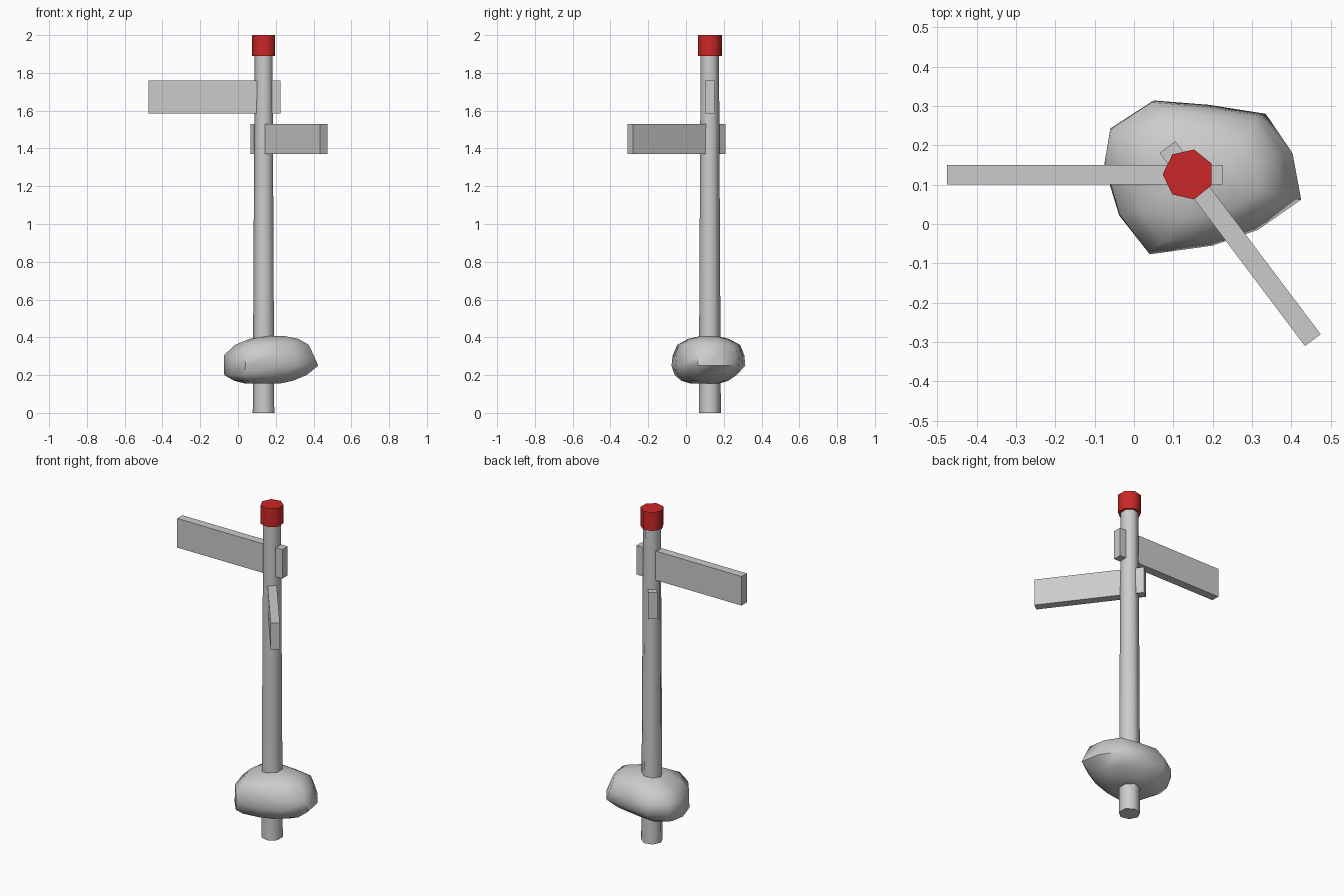
import bpy, bmesh, math
from mathutils import Matrix, Vector

if "Cube" in bpy.data.objects:
    bpy.data.objects.remove(bpy.data.objects["Cube"])


def material(name, color):
    m = bpy.data.materials.new(name)
    m.diffuse_color = (*color, 1)
    m.use_nodes = True
    m.node_tree.nodes["Principled BSDF"].inputs["Base Color"].default_value = m.diffuse_color
    return m


grey = material("grey", (0.6, 0.6, 0.6))
red = material("red", (0.6, 0.02, 0.02))
CX, CY = 0.138, 0.126


def finish(bm, name, mat, angle):
    bmesh.ops.recalc_face_normals(bm, faces=bm.faces)
    me = bpy.data.meshes.new(name)
    bm.to_mesh(me)
    bm.free()
    me.materials.append(mat)
    ob = bpy.data.objects.new(name, me)
    bpy.context.collection.objects.link(ob)
    if angle:
        bpy.ops.object.select_all(action='DESELECT')
        ob.select_set(True)
        bpy.context.view_layer.objects.active = ob
        bpy.ops.object.shade_smooth_by_angle(angle=math.radians(angle))
    return ob


def loft(rings, name, mat, angle):
    """Skin a stack of equal-length point rings and close both ends."""
    bm = bmesh.new()
    vs = [[bm.verts.new(p) for p in r] for r in rings]
    n = len(vs[0])
    for a, b in zip(vs, vs[1:]):
        for i in range(n):
            j = (i + 1) % n
            bm.faces.new((a[i], a[j], b[j], b[i]))
    bm.faces.new(vs[0][::-1])
    bm.faces.new(vs[-1])
    return finish(bm, name, mat, angle)


def heptagon(r, z):
    return [(CX + r * math.cos(math.pi + i * math.tau / 7),
             CY + r * math.sin(math.pi + i * math.tau / 7), z) for i in range(7)]


def board(name, center, size, turn):
    bm = bmesh.new()
    bmesh.ops.create_cube(bm, size=1, matrix=Matrix.Translation(center)
                          @ Matrix.Rotation(turn, 4, 'Z')
                          @ Matrix.Diagonal((*size, 1)))
    return finish(bm, name, grey, 0)


# Tapered seven-sided post and its cap
loft([heptagon(0.06, 0), heptagon(0.05, 1.9)], "post", grey, 60)
loft([heptagon(0.065, 1.89), heptagon(0.065, 2.0)], "post_cap", red, 60)

# Two direction boards
board("upper_board", (-0.125, 0.125, 1.672), (0.70, 0.05, 0.175), 0)
board("lower_board", (0.27, -0.05, 1.45), (0.614, 0.05, 0.16), math.atan2(-0.49, 0.369))

# Boulder around the post: one outline, scaled and shifted per level
outline = [(-0.075, 0.155), (-0.035, 0.02), (0.04, -0.077), (0.2, -0.055),
           (0.315, -0.015), (0.425, 0.062), (0.403, 0.18), (0.335, 0.28),
           (0.19, 0.303), (0.05, 0.314), (-0.06, 0.243)]
# z, x scale, x centre, y scale, y centre
levels = [(0.155, 0.36, 0.13, 0.38, 0.10), (0.17, 0.62, 0.135, 0.64, 0.10),
          (0.2, 0.87, 0.145, 0.84, 0.105), (0.25, 1.0, 0.175, 1.0, 0.119),
          (0.305, 0.95, 0.163, 0.97, 0.12), (0.36, 0.78, 0.18, 0.85, 0.12),
          (0.392, 0.52, 0.19, 0.55, 0.12), (0.408, 0.2, 0.19, 0.2, 0.12)]
loft([[(cx + sx * (x - 0.175), cy + sy * (y - 0.119), z) for x, y in outline]
      for z, sx, cx, sy, cy in levels], "boulder", grey, 60)
